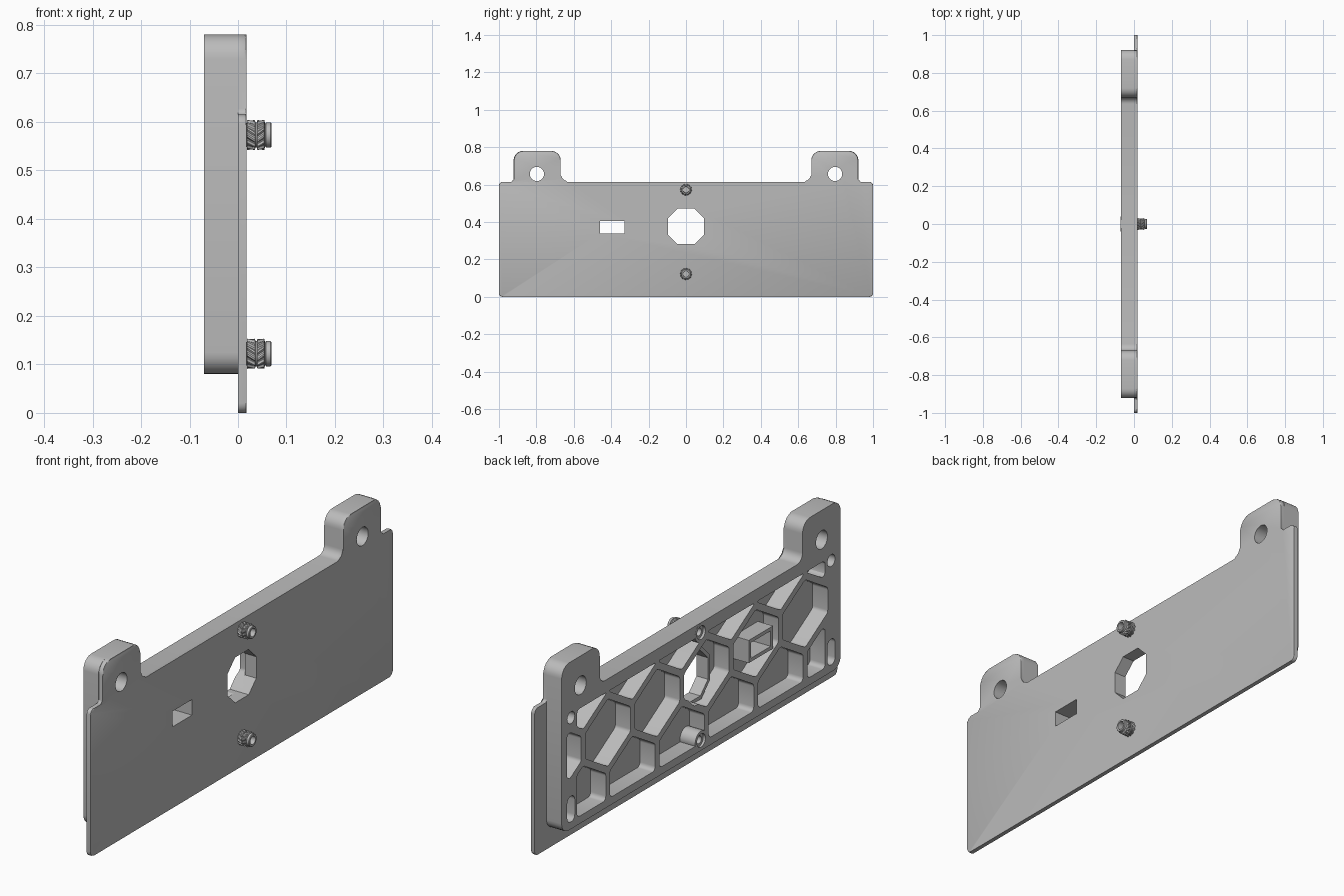
import bpy, bmesh, math
from mathutils import Vector

if "Cube" in bpy.data.objects:
    bpy.data.objects.remove(bpy.data.objects["Cube"])

grey = bpy.data.materials.new("plain grey")
grey.use_nodes = True
grey.diffuse_color = (0.5, 0.5, 0.5, 1)
grey.node_tree.nodes["Principled BSDF"].inputs["Base Color"].default_value = (0.5, 0.5, 0.5, 1)

BACK, FRONT = -0.07, 0.018
TOP = 0.615
INSERTS = (0.122, 0.573)


def make_object(name, bm, smooth=True):
    bmesh.ops.recalc_face_normals(bm, faces=bm.faces)
    mesh = bpy.data.meshes.new(name)
    bm.to_mesh(mesh)
    bm.free()
    mesh.materials.append(grey)
    obj = bpy.data.objects.new(name, mesh)
    bpy.context.collection.objects.link(obj)
    if smooth:
        smooth_object(obj)
    return obj


def smooth_object(obj):
    bpy.ops.object.select_all(action="DESELECT")
    obj.select_set(True)
    bpy.context.view_layer.objects.active = obj
    bpy.ops.object.shade_smooth_by_angle(angle=math.radians(30))


def rounded(corners, steps=6):
    """Outline in (y, z) with each (y, z, radius) corner filleted."""
    out = []
    for i, (y, z, r) in enumerate(corners):
        p = Vector((y, z))
        a = Vector(corners[i - 1][:2]) - p
        b = Vector(corners[(i + 1) % len(corners)][:2]) - p
        half = a.angle(b) / 2
        if r == 0 or half > 1.5:
            out.append(p)
            continue
        t = min(r / math.tan(half), 0.45 * a.length, 0.45 * b.length)
        r = t * math.tan(half)
        a.normalize()
        b.normalize()
        centre = p + (a + b).normalized() * r / math.sin(half)
        u, v = p + a * t - centre, p + b * t - centre
        arc = math.pi - 2 * half
        for k in range(steps + 1):
            s = k / steps
            out.append(centre + (u * math.sin((1 - s) * arc) + v * math.sin(s * arc)) / math.sin(arc))
    return out


def circle(y, z, r, n=32):
    return [Vector((y + r * math.cos(k * math.tau / n), z + r * math.sin(k * math.tau / n))) for k in range(n)]


def box(y0, y1, z0, z1, r=0.0):
    return rounded([(y0, z0, r), (y1, z0, r), (y1, z1, r), (y0, z1, r)])


def prism(bm, outline, x0, x1):
    """Extrude a (y, z) outline along x and return the x1 cap."""
    lo = [bm.verts.new((x0, p.x, p.y)) for p in outline]
    hi = [bm.verts.new((x1, p.x, p.y)) for p in outline]
    bm.faces.new(lo)
    cap = bm.faces.new(hi)
    for i in range(len(lo)):
        bm.faces.new((lo[i - 1], lo[i], hi[i], hi[i - 1]))
    return cap


def tube(name, outer, inner, x0, x1):
    """Wall between two outlines that have the same number of points."""
    bm = bmesh.new()
    loops = [[bm.verts.new((x, p.x, p.y)) for p in o]
             for x, o in ((x0, outer), (x1, outer), (x1, inner), (x0, inner))]
    for k in range(4):
        a, b = loops[k - 1], loops[k]
        for i in range(len(a)):
            bm.faces.new((a[i - 1], a[i], b[i], b[i - 1]))
    return make_object(name, bm)


def cut(obj, outlines):
    bm = bmesh.new()
    for o in outlines:
        prism(bm, o, -0.2, 0.2)
    cutter = make_object("cutter", bm, False)
    cutter.hide_render = True
    mod = obj.modifiers.new("cut", "BOOLEAN")
    mod.operation, mod.solver, mod.object = "DIFFERENCE", "EXACT", cutter
    deps = bpy.context.evaluated_depsgraph_get()
    mesh = bpy.data.meshes.new_from_object(obj.evaluated_get(deps))
    obj.modifiers.clear()
    obj.data = mesh
    bpy.data.objects.remove(cutter)


def mirrored(half):
    return half + [(-y, z, r) for y, z, r in reversed(half)]


def clip(poly, n, d):
    """Keep the part of a convex polygon where n.p <= d."""
    out = []
    for i, q in enumerate(poly):
        p = poly[i - 1]
        a, b = n.dot(p) - d, n.dot(q) - d
        if (a < 0) != (b < 0):
            out.append(p.lerp(q, a / (a - b)))
        if b < 0:
            out.append(q)
    return out


# Honeycomb pockets: clipped cells, shrunk by half a rib
PITCH, SLOPE, RIB = 0.326, 0.6, 0.014


def cell(c, side, lo=None, hi=None):
    poly = box(-side, side, 0.112, 0.562)
    planes = [(1, 0, c + PITCH / 2), (-1, 0, PITCH / 2 - c)]
    for s in (SLOPE, -SLOPE):
        if lo is not None:
            planes.append((s, -1, s * c - lo))
        if hi is not None:
            planes.append((s, 1, s * c + hi))
    for a, b, d in planes:
        n = Vector((a, b))
        poly = clip(poly, n.normalized(), d / n.length - RIB)
    if len(poly) < 3:
        return None
    area = sum(poly[i - 1].cross(p) for i, p in enumerate(poly)) / 2
    return rounded([(p.x, p.y, 0.018) for p in poly], 4) if abs(area) > 0.003 else None


pockets = []
for k in range(-1, 7):
    mid = 0.616 - PITCH * k
    side = mid - PITCH / 2
    pockets += [cell(mid, 0.887, lo=0.232, hi=0.548),
                cell(side, 0.82, hi=0.33), cell(side, 0.82, lo=0.45)]
pockets = [p for p in pockets if p]

# Through openings
ear_holes = [circle(s * 0.797, 0.657, 0.038) for s in (1, -1)]
corner_holes = [circle(s * 0.86, 0.546, 0.025, 20) for s in (1, -1)]
corner_slots = [box(s * 0.86 - 0.025, s * 0.86 + 0.025, 0.11, 0.217, 0.024) for s in (1, -1)]


def octagon(grow=0.0):
    h, c = 0.095 + grow, 0.05 + grow * 0.6
    pts = [(h, c - h), (h, h - c), (h - c, h), (c - h, h), (-h, h - c), (-h, c - h), (c - h, -h), (h - c, -h)]
    return [Vector((y, z + 0.377)) for y, z in pts]


window = box(-0.46, -0.33, 0.34, 0.405)

# Front plate with ears and a softened front rim
bm = bmesh.new()
cap = prism(bm, rounded(mirrored([
    (1, 0, 0.02), (1, TOP, 0.02), (0.92, TOP, 0.012), (0.92, 0.78, 0.05),
    (0.67, 0.78, 0.05), (0.67, TOP, 0.035)])), 0, FRONT)
bmesh.ops.bevel(bm, geom=list(cap.edges), offset=0.005, segments=2, affect="EDGES", profile=0.5)
plate = make_object("front_plate", bm, False)
cut(plate, ear_holes + [octagon(), window])
smooth_object(plate)

# Ribbed backing body
bm = bmesh.new()
prism(bm, rounded(mirrored([
    (0.922, 0.08, 0.045), (0.922, 0.78, 0.05), (0.67, 0.78, 0.05), (0.67, TOP, 0.035)])), BACK, 0)
body = make_object("ribbed_body", bm, False)
cut(body, ear_holes + corner_holes + corner_slots + pockets)
cut(body, [octagon(), window] + [circle(0, z, 0.029) for z in INSERTS])
smooth_object(body)

# Collars round the two openings
tube("octagon_collar", octagon(0.015), octagon(), -0.035, 0.001)
tube("window_collar", box(-0.475, -0.315, 0.325, 0.42), window, BACK, 0.001)


def lathe(name, profile, z, n=48):
    """Closed ring profile of (x, radius, tooth height, twist) about an x axis."""
    bm = bmesh.new()
    rings = []
    for x, r, tooth, twist in profile:
        ring = []
        for j in range(n):
            a = j * math.tau / n + twist
            rr = r + (tooth if j % 4 < 2 else 0)
            ring.append(bm.verts.new((x, rr * math.cos(a), z + rr * math.sin(a))))
        rings.append(ring)
    for k in range(len(rings)):
        a, b = rings[k - 1], rings[k]
        for j in range(n):
            bm.faces.new((a[j - 1], a[j], b[j], b[j - 1]))
    return make_object(name, bm)


# Knurled inserts on the front, bosses with sleeves behind
for z, place in zip(INSERTS, ("lower", "upper")):
    lathe(place + "_knurled_insert", [
        (FRONT, 0.001, 0, 0), (FRONT, 0.024, 0, 0), (0.019, 0.027, 0.004, 0),
        (0.035, 0.027, 0.004, 0.35), (0.036, 0.026, 0, 0.35), (0.039, 0.026, 0, 0.35),
        (0.04, 0.027, 0.004, 0.35), (0.054, 0.027, 0.004, 0), (0.056, 0.023, 0, 0),
        (0.058, 0.026, 0, 0), (0.067, 0.026, 0, 0), (0.069, 0.024, 0, 0),
        (0.069, 0.017, 0, 0), (0.03, 0.016, 0, 0), (0.03, 0.001, 0, 0)], z)
    tube(place + "_boss", circle(0, z, 0.04), circle(0, z, 0.028), BACK - 0.0003, 0.001)
    tube(place + "_sleeve", circle(0, z, 0.0285), circle(0, z, 0.016), -0.06, 0.001)
